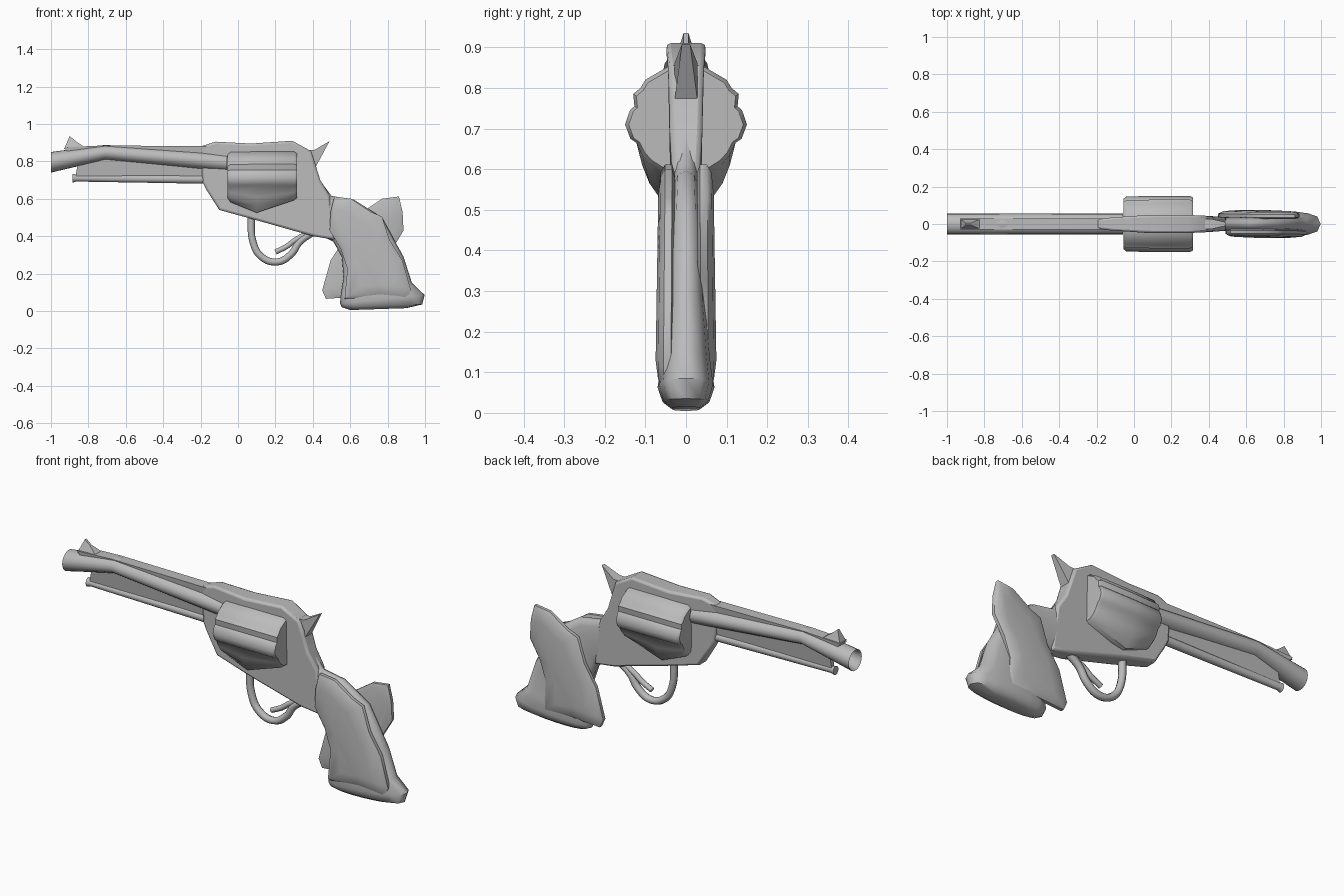
import bpy, bmesh, math

cube = bpy.data.objects.get("Cube")
if cube:
    bpy.data.objects.remove(cube, do_unlink=True)

steel = bpy.data.materials.new("plain grey")
steel.use_nodes = True
GREY = (0.5, 0.5, 0.5, 1)
steel.diffuse_color = GREY
steel.node_tree.nodes["Principled BSDF"].inputs["Base Color"].default_value = GREY


def finish(name, bm, bevel=0.0, angle=40):
    bmesh.ops.recalc_face_normals(bm, faces=bm.faces)
    mesh = bpy.data.meshes.new(name)
    bm.to_mesh(mesh)
    bm.free()
    mesh.materials.append(steel)
    ob = bpy.data.objects.new(name, mesh)
    bpy.context.collection.objects.link(ob)
    bpy.ops.object.select_all(action="DESELECT")
    bpy.context.view_layer.objects.active = ob
    ob.select_set(True)
    bpy.ops.object.shade_smooth_by_angle(angle=math.radians(angle))
    if bevel:
        mod = ob.modifiers.new("soft edges", "BEVEL")
        mod.width = bevel
        mod.segments = 2
        mod.limit_method = "ANGLE"
        mod.angle_limit = math.radians(50)
    return ob


def loft(name, rings, angle=40):
    """Skin closed rings of equal length and cap both ends."""
    bm = bmesh.new()
    loops = [[bm.verts.new(p) for p in ring] for ring in rings]
    n = len(loops[0])
    for a, b in zip(loops, loops[1:]):
        for i in range(n):
            j = (i + 1) % n
            bm.faces.new((a[i], a[j], b[j], b[i]))
    bm.faces.new(loops[0])
    bm.faces.new(loops[-1])
    return finish(name, bm, angle=angle)


def plate(name, outline, half, bevel=0.0):
    """Side outline in x, z given a half width that may vary over x, z."""
    bm = bmesh.new()
    sides = [[bm.verts.new((x, s * half(x, z), z)) for x, z in outline] for s in (-1, 1)]
    n = len(outline)
    for i in range(n):
        j = (i + 1) % n
        bm.faces.new((sides[0][i], sides[0][j], sides[1][j], sides[1][i]))
    for side in sides:
        bm.faces.new(side)
    return finish(name, bm, bevel)


def tube(name, points, radius):
    cu = bpy.data.curves.new(name, "CURVE")
    cu.dimensions = "3D"
    cu.bevel_depth = radius
    cu.bevel_resolution = 2
    cu.resolution_u = 5
    cu.use_fill_caps = True
    sp = cu.splines.new("BEZIER")
    sp.bezier_points.add(len(points) - 1)
    for bp, (x, z) in zip(sp.bezier_points, points):
        bp.co = (x, 0, z)
        bp.handle_left_type = bp.handle_right_type = "AUTO"
    cu.materials.append(steel)
    ob = bpy.data.objects.new(name, cu)
    bpy.context.collection.objects.link(ob)


def lerp(x, table):
    for (x0, v0), (x1, v1) in zip(table, table[1:]):
        if x <= x1:
            return v0 + (v1 - v0) * max(0, (x - x0) / (x1 - x0))
    return table[-1][1]


def oval(x, z, ry, rz, n=20):
    turn = [2 * math.pi * i / n for i in range(n)]
    return [(x, ry * math.cos(t), z + rz * math.sin(t)) for t in turn]


# Barrel with a kink and an open muzzle
loft("barrel", [oval(*r) for r in (
    (-0.8, 0.83, 0.03, 0.025), (-0.99, 0.797, 0.047, 0.047), (-1, 0.795, 0.055, 0.055),
    (-0.71, 0.848, 0.055, 0.04), (-0.06, 0.793, 0.055, 0.048))])

# Thin web joining top rib, barrel and rod
plate("barrel_web", [(-0.93, 0.875), (-0.72, 0.885), (-0.1, 0.88), (-0.1, 0.7),
                     (-0.87, 0.71), (-0.86, 0.77)],
      lambda x, z: 0.03 if z > 0.8 else 0.012)
plate("front_sight", [(-0.93, 0.865), (-0.9, 0.935), (-0.87, 0.91), (-0.82, 0.875)],
      lambda x, z: 0.028 if z < 0.9 else 0.006)
loft("ejector_rod", [oval(*r, 12) for r in (
    (-0.885, 0.71, 0.022, 0.024), (-0.865, 0.71, 0.018, 0.018), (-0.1, 0.703, 0.024, 0.024))])

# Frame body
WIDTH = [(-0.2, 0.026), (-0.05, 0.047), (0.32, 0.05), (0.5, 0.034)]
plate("frame", [(-0.2, 0.88), (-0.12, 0.905), (0.07, 0.895), (0.29, 0.91), (0.39, 0.855),
                (0.415, 0.78), (0.44, 0.7), (0.49, 0.62), (0.52, 0.38), (0.4, 0.4),
                (0.1, 0.485), (-0.1, 0.54), (-0.17, 0.65), (-0.19, 0.69)],
      lambda x, z: lerp(x, WIDTH), bevel=0.012)
plate("hammer", [(0.36, 0.86), (0.41, 0.862), (0.49, 0.908), (0.415, 0.77), (0.36, 0.75)],
      lambda x, z: 0.01 if x > 0.45 else 0.028)

# Scalloped cylinder, its underside dipping towards the middle
HALF = [(0.045, 0.852), (0.1, 0.82), (0.112, 0.8), (0.13, 0.785), (0.127, 0.755),
        (0.138, 0.745), (0.15, 0.71), (0.137, 0.675), (0.122, 0.665), (0.108, 0.61),
        (0.09, 0.565), (0.062, 0.525)]
PROFILE = HALF + [(-y, z) for y, z in reversed(HALF)]


def drum_ring(x, size, dip):
    ring = []
    for y, z in PROFILE:
        z = 0.66 + (z - 0.66) * (dip if z < 0.66 else 1)
        ring.append((x, y * size, 0.7 + (z - 0.7) * size))
    return ring


loft("cylinder", [drum_ring(*r) for r in (
    (-0.055, 0.9, 0.5), (-0.04, 0.98, 0.6), (0.1, 1, 1), (0.3, 1, 0.5), (0.315, 0.94, 0.45))])

# Trigger and its guard
tube("trigger_guard", [(0.07, 0.51), (0.08, 0.37), (0.125, 0.29), (0.21, 0.262),
                       (0.285, 0.305), (0.33, 0.37), (0.4, 0.42)], 0.019)
tube("trigger", [(0.38, 0.42), (0.3, 0.375), (0.26, 0.345), (0.2, 0.315)], 0.014)

# Grip core: slanted oval sections from neck to butt (back edge, front edge, half width)
SECTIONS = [((0.43, 0.71), (0.38, 0.43), 0.036), ((0.5, 0.615), (0.45, 0.4), 0.036),
            ((0.62, 0.595), (0.51, 0.37), 0.036), ((0.77, 0.5), (0.555, 0.29), 0.042),
            ((0.885, 0.29), (0.565, 0.18), 0.05), ((0.93, 0.15), (0.55, 0.09), 0.062),
            ((0.998, 0.085), (0.545, 0.04), 0.07), ((0.985, 0.035), (0.555, 0.02), 0.058),
            ((0.9, 0.015), (0.6, 0.005), 0.035)]


def core_ring(back, front, half, n=16):
    ring = []
    for i in range(n):
        t = 2 * math.pi * i / n
        c, s = math.cos(t), math.sin(t)
        k = 0.5 + 0.5 * c
        y = half * math.copysign(abs(s) ** 0.6, s)
        ring.append((front[0] + (back[0] - front[0]) * k, y,
                     front[1] + (back[1] - front[1]) * k))
    return ring


loft("grip_core", [core_ring(*s) for s in SECTIONS], angle=50)

# Domed grip panels: the far one is the near one turned half round
PANEL = [(0.515, 0.612), (0.605, 0.6), (0.71, 0.53), (0.77, 0.505), (0.81, 0.38),
         (0.88, 0.27), (0.925, 0.11), (0.905, 0.065), (0.755, 0.075), (0.57, 0.065),
         (0.585, 0.225), (0.55, 0.33), (0.49, 0.43), (0.495, 0.53)]


def panel_ring(shrink, lift, turned):
    ring = []
    for x, z in PANEL:
        # shrink towards a slanted middle line
        mz = 0.32 + (z - 0.32) * (1 - shrink * 0.5)
        mx = lerp(z, [(0.06, 0.74), (0.3, 0.7), (0.6, 0.56)])
        px = x + (mx - x) * shrink
        y = -lift * (0.072 + 0.012 * (0.3 - z))
        ring.append((1.375 - px, -y, mz) if turned else (px, y, mz))
    return ring


for name, turned in (("near_grip_panel", False), ("far_grip_panel", True)):
    loft(name, [panel_ring(s, h, turned) for s, h in (
        (0.15, 0.4), (0, 0.5), (0, 0.75), (0.14, 0.92), (0.5, 1.0))], angle=50)
